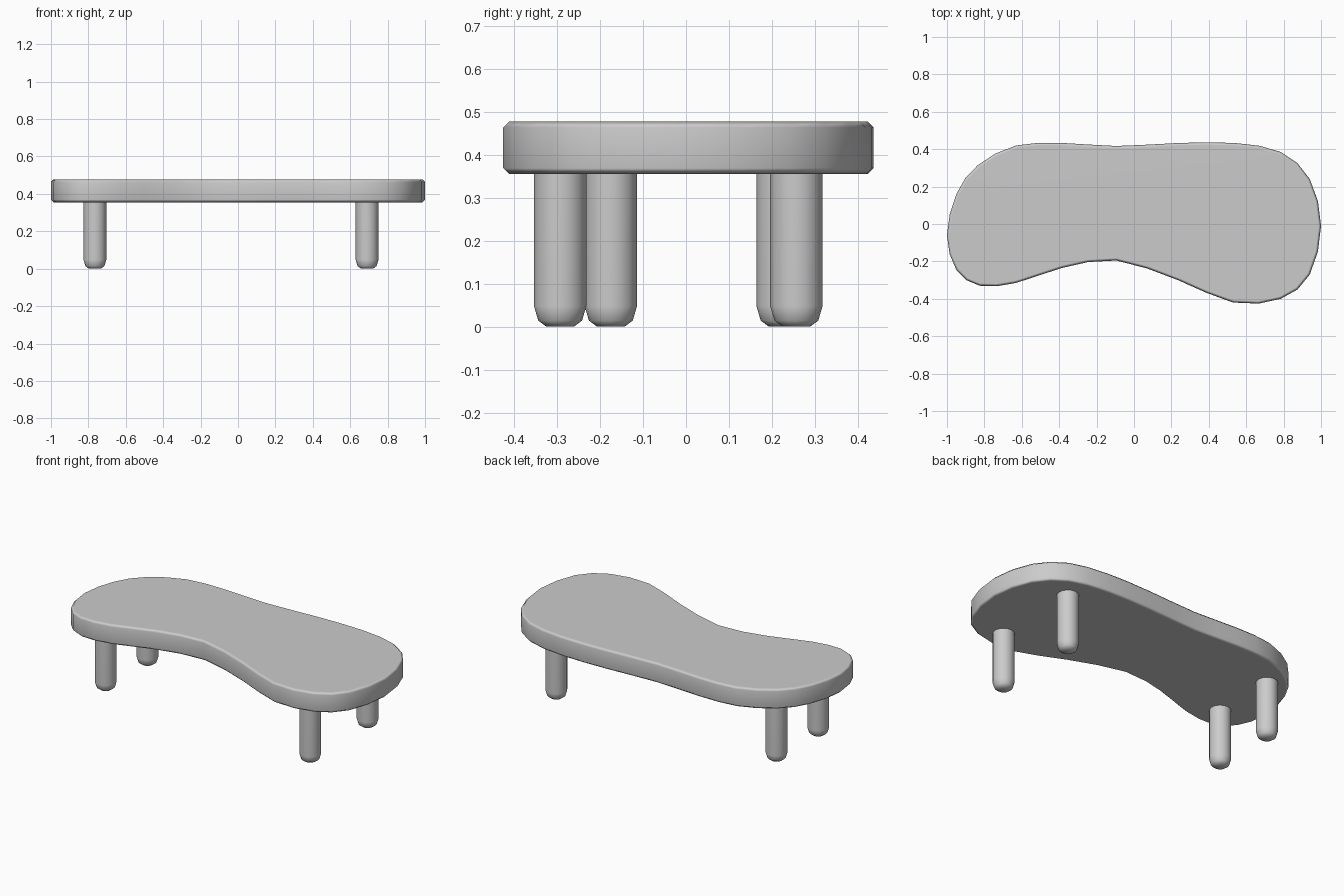
import bpy
import bmesh
from math import radians, tau
from mathutils import Vector

cube = bpy.data.objects.get("Cube")
if cube:
    bpy.data.objects.remove(cube, do_unlink=True)

# One plain grey for the whole bench
grey = bpy.data.materials.new("plain grey")
grey.use_nodes = True
colour = (0.6, 0.6, 0.6, 1)
grey.diffuse_color = colour
grey.node_tree.nodes["Principled BSDF"].inputs["Base Color"].default_value = colour


def finish(bm, name, location=(0, 0, 0)):
    """Turn a bmesh into a smooth shaded object with crisp flat faces."""
    bmesh.ops.recalc_face_normals(bm, faces=bm.faces)
    mesh = bpy.data.meshes.new(name)
    bm.to_mesh(mesh)
    bm.free()
    mesh.materials.append(grey)
    obj = bpy.data.objects.new(name, mesh)
    bpy.context.collection.objects.link(obj)
    obj.location = location
    bpy.ops.object.select_all(action="DESELECT")
    obj.select_set(True)
    bpy.context.view_layer.objects.active = obj
    bpy.ops.object.shade_smooth_by_angle(angle=radians(60))
    weighted = obj.modifiers.new("flat face shading", "WEIGHTED_NORMAL")
    weighted.keep_sharp = True
    return obj


def subdivide_loop(points):
    """Add a smoothly interpolated point between each pair in a closed loop."""
    result = []
    count = len(points)
    for i in range(count):
        before, start, end, after = (
            Vector(points[(i + step) % count]) for step in (-1, 0, 1, 2))
        result += [start, (9 * (start + end) - before - after) / 16]
    return result


# Kidney-shaped seat outline, counter-clockwise from the right end
outline = [
    (-1, -.06), (-.95, -.245), (-.825, -.33), (-.63, -.315), (-.385, -.235),
    (-.095, -.195), (.235, -.3), (.53, -.42), (.785, -.4), (.94, -.27),
    (1, -.01), (.94, .24), (.785, .385), (.54, .433), (.235, .433),
    (-.095, .417), (-.38, .433), (-.63, .42), (-.835, .315), (-.95, .16),
]
seat_bottom, seat_top = .355, .478

# Seat slab, extruded and chamfered along both rims
bm = bmesh.new()
base = bm.faces.new([bm.verts.new((p.x, p.y, seat_bottom))
                     for p in subdivide_loop(outline)])
extruded = bmesh.ops.extrude_face_region(bm, geom=[base], use_keep_orig=True)
raised = [v for v in extruded["geom"] if isinstance(v, bmesh.types.BMVert)]
bmesh.ops.translate(bm, verts=raised, vec=(0, 0, seat_top - seat_bottom))
bmesh.ops.recalc_face_normals(bm, faces=bm.faces)
rims = [e for e in bm.edges if abs(e.verts[0].co.z - e.verts[1].co.z) < .001]
bmesh.ops.bevel(bm, geom=rims, offset=.014, segments=1, affect="EDGES")
finish(bm, "seat")


def add_leg(name, x, y):
    """Lathe a round post with a rounded foot."""
    profile = [(0, 0), (.032, 0), (.051, .014), (.061, .048),
               (.061, seat_bottom + .02), (0, seat_bottom + .02)]
    bm = bmesh.new()
    verts = [bm.verts.new((r, 0, z)) for r, z in profile]
    edges = [bm.edges.new(pair) for pair in zip(verts, verts[1:])]
    bmesh.ops.spin(bm, geom=verts + edges, cent=(0, 0, 0), axis=(0, 0, 1),
                   angle=tau, steps=16)
    bmesh.ops.remove_doubles(bm, verts=bm.verts, dist=.0005)
    finish(bm, name, (x, y, 0))


# Four legs following the seat outline
left_x, right_x = .69, -.765
add_leg("front_left_leg", left_x, -.293)
add_leg("front_right_leg", right_x, -.175)
add_leg("back_left_leg", left_x, .257)
add_leg("back_right_leg", right_x, .225)
